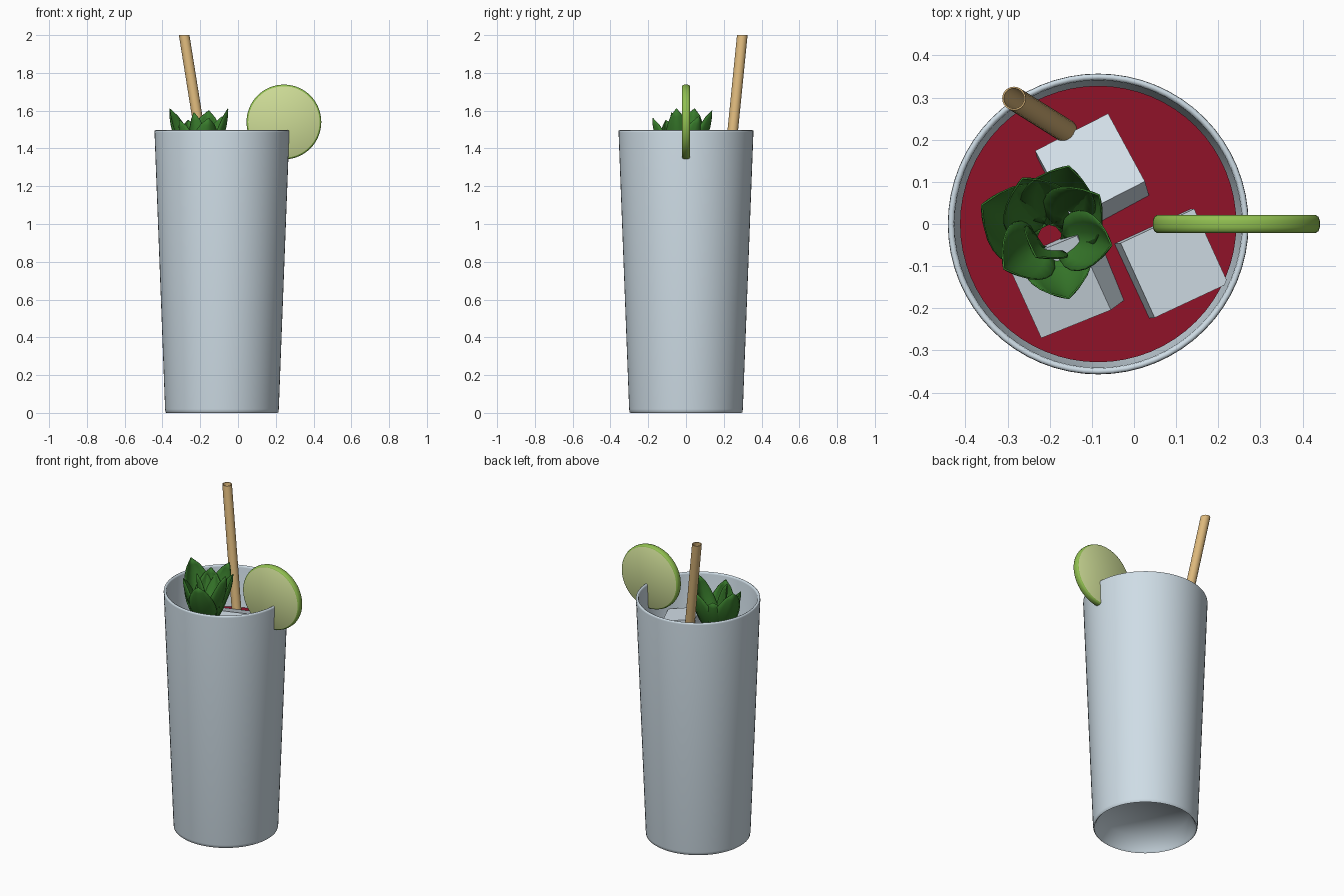
import bpy, bmesh
from math import radians, sin, cos, pi
from mathutils import Matrix, Vector

if "Cube" in bpy.data.objects:
    bpy.data.objects.remove(bpy.data.objects["Cube"], do_unlink=True)


def material(name, rgb, rough=0.5):
    m = bpy.data.materials.new(name)
    m.use_nodes = True
    m.diffuse_color = (*rgb, 1)
    shader = next(n for n in m.node_tree.nodes if n.type == "BSDF_PRINCIPLED")
    shader.inputs["Base Color"].default_value = (*rgb, 1)
    shader.inputs["Roughness"].default_value = rough
    return m


GLASS = material("pale glass", (0.62, 0.72, 0.79), 0.2)
ICE = material("ice", (0.66, 0.75, 0.82), 0.2)
DRINK = material("red drink", (0.28, 0.006, 0.022), 0.3)
FLESH = material("lime flesh", (0.62, 0.72, 0.31))
RIND = material("lime rind", (0.28, 0.52, 0.08))
MINT = material("mint green", (0.04, 0.2, 0.025))
STRAW = material("tan straw", (0.72, 0.48, 0.2))


def add_object(name, bm, mats, angle=None):
    mesh = bpy.data.meshes.new(name)
    bm.to_mesh(mesh)
    bm.free()
    ob = bpy.data.objects.new(name, mesh)
    bpy.context.collection.objects.link(ob)
    for m in mats:
        mesh.materials.append(m)
    if angle:
        bpy.ops.object.select_all(action="DESELECT")
        ob.select_set(True)
        bpy.context.view_layer.objects.active = ob
        bpy.ops.object.shade_smooth_by_angle(angle=radians(angle))
    return ob


def lathe(profile, steps=64):
    """Spin (radius, height) points around z."""
    bm = bmesh.new()
    verts = [bm.verts.new((r, 0, z)) for r, z in profile]
    edges = [bm.edges.new(pair) for pair in zip(verts, verts[1:])]
    bmesh.ops.spin(bm, geom=verts + edges, cent=(0, 0, 0), axis=(0, 0, 1),
                   angle=2 * pi, steps=steps, use_merge=True)
    bmesh.ops.remove_doubles(bm, verts=bm.verts, dist=1e-5)
    bmesh.ops.recalc_face_normals(bm, faces=bm.faces)
    return bm


AXIS_X = -0.085
LEVEL = 1.24

# Tumbler with a hollow foot and a thin rounded lip
tumbler = add_object("tumbler", lathe([
    (0, 0.09), (0.25, 0.09), (0.285, 0.01), (0.294, 0), (0.299, 0.004), (0.301, 0.02),
    (0.357, 1.485), (0.356, 1.494), (0.350, 1.497), (0.343, 1.494), (0.341, 1.485),
    (0.285, 0.15), (0.27, 0.13), (0, 0.13)]), [GLASS], 70)
tumbler.location.x = AXIS_X

# Drink filling the tumbler
drink = add_object("drink", lathe([
    (0, 0.135), (0.268, 0.135), (0.282, 0.16), (0.328, LEVEL), (0, LEVEL)]), [DRINK], 30)
drink.location.x = AXIS_X

# Ice cubes: centre and tilt, floating in the drink
for name, centre, tilt in (
        ("ice_cube_back", (-0.095, 0.105, 1.215), (-20, 4, 27)),
        ("ice_cube_left", (0.08, -0.095, 1.21), (3, 9, 25)),
        ("ice_cube_front", (-0.145, -0.125, 1.205), (6, -24, 22))):
    bm = bmesh.new()
    bmesh.ops.create_cube(bm, size=0.195)
    cube = add_object(name, bm, [ICE])
    cube.location = centre
    cube.rotation_euler = [radians(a) for a in tilt]

# Lime wheel straddling the lip
bm = lathe([(0, -0.021), (0.189, -0.021), (0.195, -0.017), (0.198, -0.008),
            (0.198, 0.008), (0.195, 0.017), (0.189, 0.021), (0, 0.021)])
for f in bm.faces:
    f.material_index = 0 if abs(f.normal.z) > 0.9 else 1
bmesh.ops.rotate(bm, verts=bm.verts, matrix=Matrix.Rotation(pi / 2, 3, "X"))
lime = add_object("lime_wheel", bm, [FLESH, RIND], 40)
lime.location = (0.243, 0, 1.54)

# Leaning hollow straw, sheared so its mouth stays level
bm = lathe([(0.028, 0.2), (0.028, 2.0), (0.024, 2.0), (0.024, 0.2)], 24)
for v in bm.verts:
    drop = 2.0 - v.co.z
    v.co.x += 0.16 * drop - 0.285
    v.co.y += 0.298 - 0.1 * drop
add_object("straw", bm, [STRAW], 40)


def leaf(name, azimuth, reach, tip_z, width, root=0.03):
    """Cupped pointed leaf that rises outward from the sprig centre."""
    rows, cols = 8, 6
    out = Vector((cos(radians(azimuth)), sin(radians(azimuth)), 0))
    side = Vector((-out.y, out.x, 0))
    bm = bmesh.new()
    grid = []
    for i in range(rows + 1):
        t = i / rows
        half = width / 2 * (sin(pi * t ** 0.8) ** 0.7 if 0 < t < 1 else 0) + 0.003
        radius = root + (reach - root) * sin(t * pi / 2) ** 0.9
        height = 1.26 + (tip_z - 1.26) * t
        row = []
        for j in range(cols + 1):
            s = 2 * j / cols - 1
            cup = abs(s) ** 1.5 * half * 0.55
            p = out * (radius - cup) + side * (s * half)
            row.append(bm.verts.new((p.x, p.y, height + cup * 0.25)))
        grid.append(row)
    for a, b in zip(grid, grid[1:]):
        for j in range(cols):
            bm.faces.new((a[j], a[j + 1], b[j + 1], b[j]))
    ob = add_object(name, bm, [MINT], 50)
    ob.location = (-0.2, -0.03, 0)
    shell = ob.modifiers.new("thickness", "SOLIDIFY")
    shell.thickness = 0.004


# Mint sprig: azimuth, reach, tip height, width
for n, shape in enumerate((
        (75, 0.175, 1.60, 0.18), (155, 0.18, 1.61, 0.19), (215, 0.135, 1.55, 0.15),
        (287, 0.155, 1.56, 0.16), (352, 0.15, 1.61, 0.14), (40, 0.155, 1.57, 0.16),
        (115, 0.155, 1.55, 0.17), (235, 0.06, 1.59, 0.12))):
    leaf(f"mint_leaf_{n + 1}", *shape)
